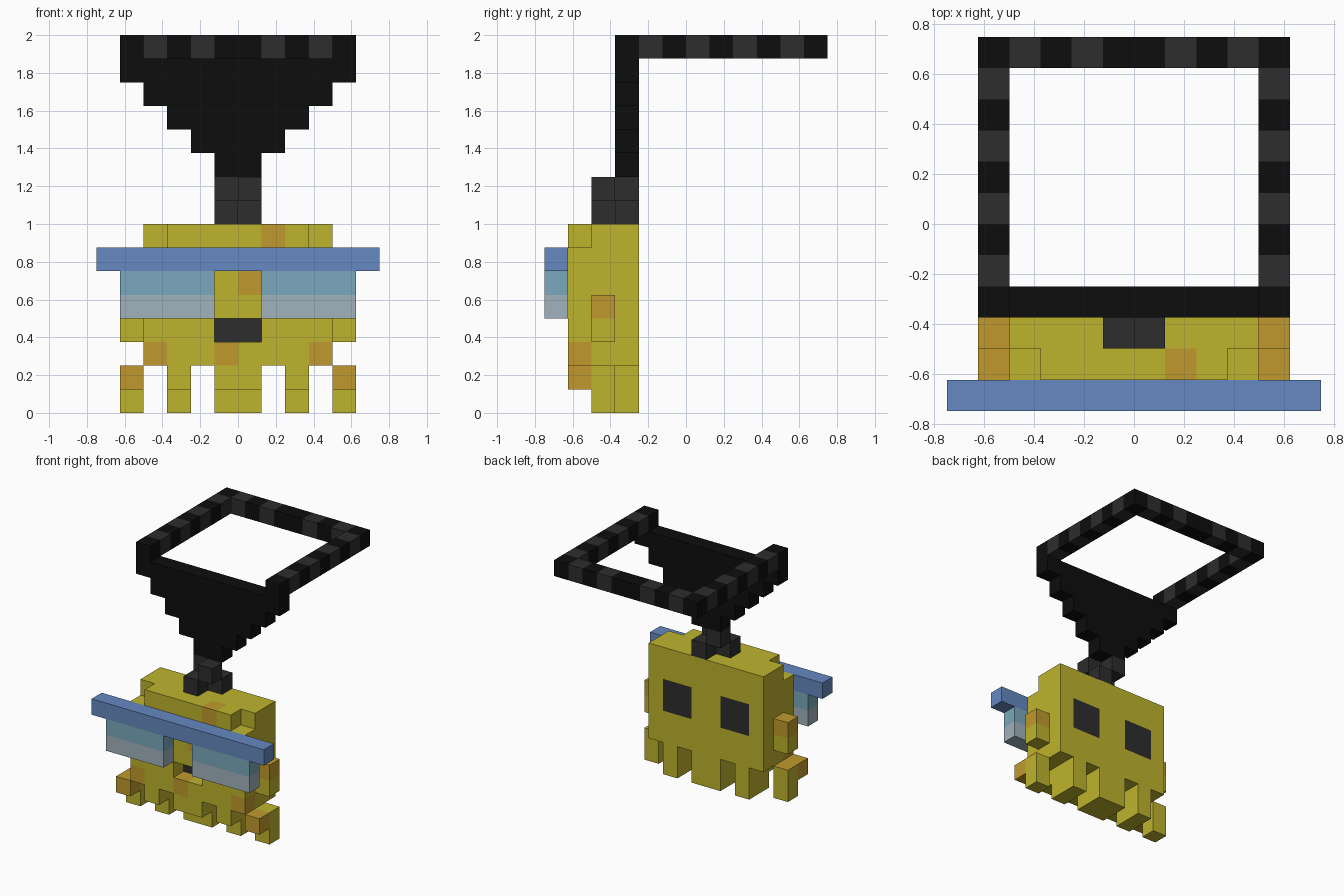
import bpy, bmesh, math
from mathutils import Vector

if "Cube" in bpy.data.objects:
    bpy.data.objects.remove(bpy.data.objects["Cube"], do_unlink=True)

U = 0.125  # edge of one block


def material(name, rgb):
    lin = [(c / 255 / 12.92) if c < 11 else ((c / 255 + 0.055) / 1.055) ** 2.4 for c in rgb]
    m = bpy.data.materials.new(name)
    m.diffuse_color = (*lin, 1)
    m.use_nodes = True
    bsdf = next(n for n in m.node_tree.nodes if n.type == 'BSDF_PRINCIPLED')
    bsdf.inputs["Base Color"].default_value = (*lin, 1)
    bsdf.inputs["Roughness"].default_value = 0.9
    return m


MATS = {
    "yellow": material("yellow", (191, 180, 46)),
    "orange": material("orange", (192, 154, 46)),
    "blue": material("blue", (101, 137, 193)),
    "teal": material("teal", (122, 169, 189)),
    "pale": material("pale_blue_grey", (160, 178, 189)),
    "black": material("black", (13, 13, 13)),
    "grey": material("dark_grey", (45, 45, 45)),
}
DIRS = [Vector(d) for d in ((1, 0, 0), (-1, 0, 0), (0, 1, 0), (0, -1, 0), (0, 0, 1), (0, 0, -1))]


def cells(x0, x1, y0, y1, z0, z1):
    return {(x, y, z) for x in range(x0, x1) for y in range(y0, y1) for z in range(z0, z1)}


def build(name, solid, colour):
    """Skin a set of block cells; colour is a name or a rule(cell, normal)."""
    rule = colour if callable(colour) else (lambda c, n: colour)
    bm = bmesh.new()
    slots = []
    for c in sorted(solid):
        centre = Vector(c) + Vector((0.5, 0.5, 0.5))
        for n in DIRS:
            if tuple(int(a + b) for a, b in zip(c, n)) in solid:
                continue
            s = Vector((n.y, n.z, n.x)) * 0.5
            t = n.cross(s)
            f = centre + n * 0.5
            face = bm.faces.new([bm.verts.new((f + p) * U)
                                 for p in (-s - t, s - t, s + t, -s + t)])
            col = rule(c, n)
            if col not in slots:
                slots.append(col)
            face.material_index = slots.index(col)
    bmesh.ops.remove_doubles(bm, verts=bm.verts, dist=1e-4)
    # merge coplanar squares of one colour
    bmesh.ops.dissolve_limit(bm, angle_limit=math.radians(1), verts=bm.verts,
                             edges=bm.edges, delimit={'MATERIAL'})
    me = bpy.data.meshes.new(name)
    bm.to_mesh(me)
    bm.free()
    for s in slots:
        me.materials.append(MATS[s])
    ob = bpy.data.objects.new(name, me)
    bpy.context.collection.objects.link(ob)
    return ob


# Body: block with trimmed upper front corners and a recessed mouth
SPOTS = {(-4, -5, 2), (3, -5, 2), (-1, -5, 2), (0, -5, 5), (1, -5, 7)}
MOUTH = cells(-1, 1, -5, -4, 3, 4)
body = cells(-4, 4, -5, -2, 2, 8) - MOUTH - {(-4, -5, 7), (3, -5, 7)}


def body_colour(c, n):
    x, y, z = c
    if c in SPOTS:
        return "orange"
    if n.y < 0 and (x, y - 1, z) in MOUTH:
        return "grey"
    if n.y > 0 and y == -3 and z in (4, 5) and x in (-3, -2, 1, 2):
        return "grey"
    return "yellow"


build("body", body, body_colour)

# Ears and legs on both sides
for side, left in (("left", True), ("right", False)):
    def span(a, b):
        return (a, b) if left else (-b, -a)

    build(side + "_ear", cells(*span(4, 5), -4, -3, 3, 5),
          lambda c, n: "orange" if c[2] == 4 else "yellow")

    build(side + "_outer_leg",
          cells(*span(4, 5), -4, -3, 0, 2) | cells(*span(4, 5), -5, -4, 1, 2),
          lambda c, n: "orange" if c[1] == -5 or (n.z > 0 and not left) else "yellow")

    build(side + "_inner_leg",
          cells(*span(2, 3), -4, -2, 0, 2) | cells(*span(2, 3), -5, -4, 1, 2), "yellow")

    # Tinted lens in two bands
    build(side + "_lens", cells(*span(1, 5), -6, -5, 4, 6),
          lambda c, n: "teal" if c[2] == 5 else "pale")

build("middle_leg", cells(-1, 1, -4, -2, 0, 2) | cells(-1, 1, -5, -4, 1, 2), "yellow")

# Brow bar of the glasses
build("glasses_bar", cells(-6, 6, -6, -5, 6, 7), "blue")

# Clasp of four blocks in a chequered stack
for i, c in enumerate(((-1, -4, 8), (0, -3, 8), (0, -4, 9), (-1, -3, 9))):
    build(f"clasp_block_{i + 1}", {c}, "grey")

# Stepped strap widening upwards, with a post at each end
strap = cells(-5, 5, -3, -2, 14, 15)
for step in range(4):
    strap |= cells(-1 - step, 1 + step, -3, -2, 10 + step, 11 + step)
strap |= {(-5, -3, 15), (4, -3, 15)}
build("strap", strap, "black")


# Chain loop of alternating links
def link_colour(c, n):
    x, y, z = c
    if y == 5:
        return "grey" if x in (-4, -2, 1, 3) else "black"
    return "grey" if y % 2 == 0 else "black"


loop = cells(-5, 5, -2, 6, 15, 16) - cells(-4, 4, -2, 5, 15, 16)
build("chain_loop", loop, link_colour)
# y = -2, 0, 2, 4 are the lighter side links
